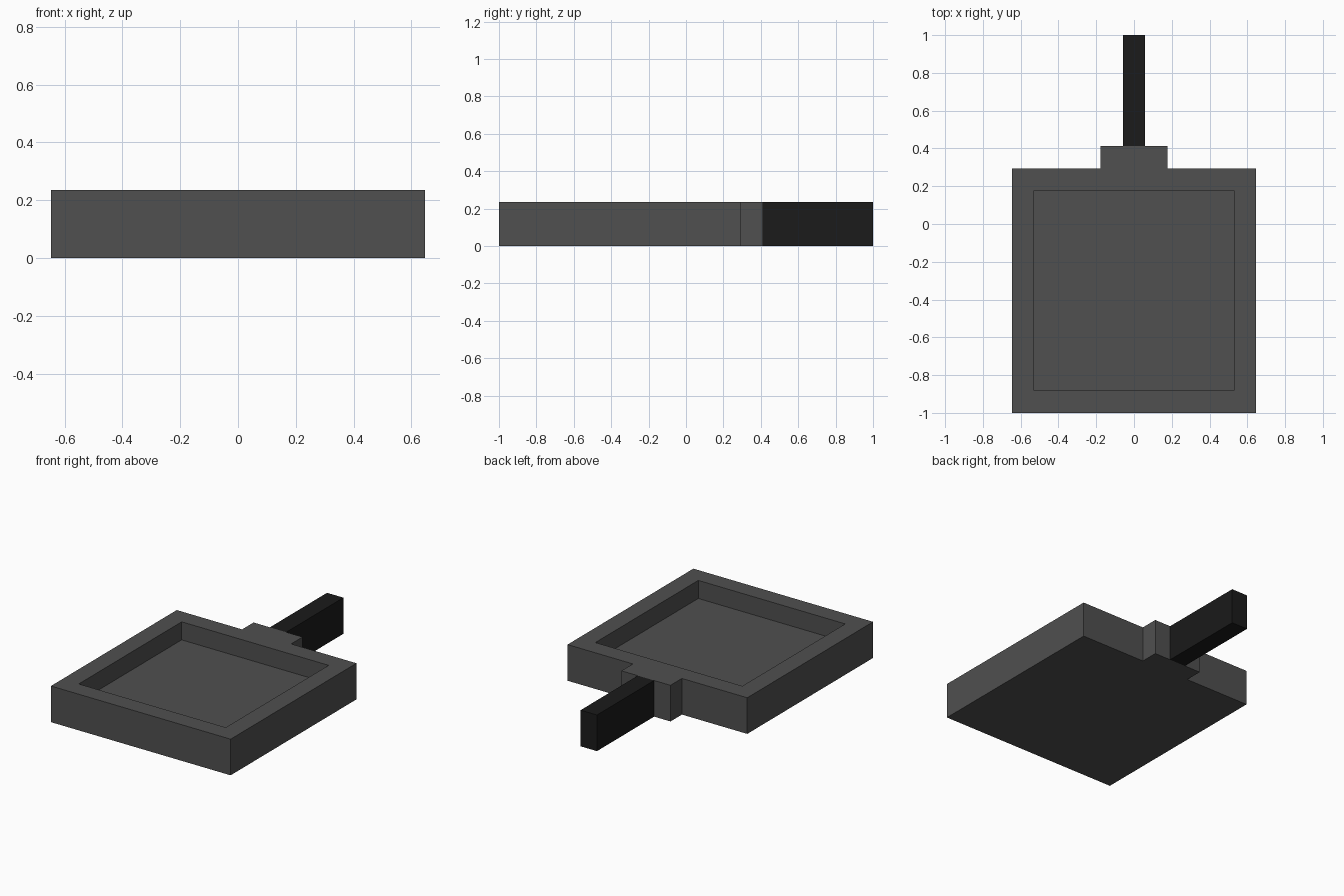
import bpy
import bmesh
from mathutils import Matrix, Vector

if "Cube" in bpy.data.objects:
    bpy.data.objects.remove(bpy.data.objects["Cube"], do_unlink=True)

U = 2 / 34            # one modelling unit
HEIGHT = 4 * U
RIM = 2 * U           # wall thickness, also floor thickness and neck length


def material(name, grey):
    mat = bpy.data.materials.new(name)
    mat.use_nodes = True
    colour = (grey, grey, grey, 1)
    mat.diffuse_color = colour
    bsdf = mat.node_tree.nodes["Principled BSDF"]
    bsdf.inputs["Base Color"].default_value = colour
    bsdf.inputs["Roughness"].default_value = 0.8
    return mat


def box(bm, x, y0, y1):
    """Full-height box, x wide and centred on x = 0."""
    size = Matrix.Diagonal((x, y1 - y0, HEIGHT, 1))
    place = Matrix.Translation((0, (y0 + y1) / 2, HEIGHT / 2))
    bmesh.ops.create_cube(bm, size=1, matrix=place @ size)
    bm.normal_update()


def push(bm, face, offset):
    """Extrude one face along an offset, leaving straight side walls."""
    moved = bmesh.ops.extrude_discrete_faces(bm, faces=[face])["faces"][0]
    bmesh.ops.translate(bm, verts=moved.verts[:], vec=offset)


def finish(bm, name, mat):
    bm.normal_update()
    mesh = bpy.data.meshes.new(name)
    bm.to_mesh(mesh)
    bm.free()
    mesh.materials.append(mat)
    obj = bpy.data.objects.new(name, mesh)
    bpy.context.collection.objects.link(obj)


pan_grey = material("dark grey iron", 0.079)
handle_black = material("black handle", 0.0105)

# Square pan: flat rim, then a straight-walled sunken floor
bm = bmesh.new()
back = 5 * U
box(bm, 22 * U, -1, back)
top = max(bm.faces, key=lambda f: f.normal.z)
bmesh.ops.inset_region(bm, faces=[top], thickness=RIM, use_even_offset=True)
push(bm, top, (0, 0, -RIM))

# Neck drawn out of the middle of the back wall
for x in (-3 * U, 3 * U):
    bmesh.ops.bisect_plane(bm, geom=bm.verts[:] + bm.edges[:] + bm.faces[:],
                           plane_co=(x, 0, 0), plane_no=(1, 0, 0))
wall_centre = Vector((0, back, HEIGHT / 2))
middle = min(bm.faces, key=lambda f: (f.calc_center_median() - wall_centre).length)
push(bm, middle, (0, RIM, 0))
finish(bm, "pan", pan_grey)

# Straight handle behind the neck
bm = bmesh.new()
box(bm, 2 * U, back + RIM, 1)
finish(bm, "handle", handle_black)
